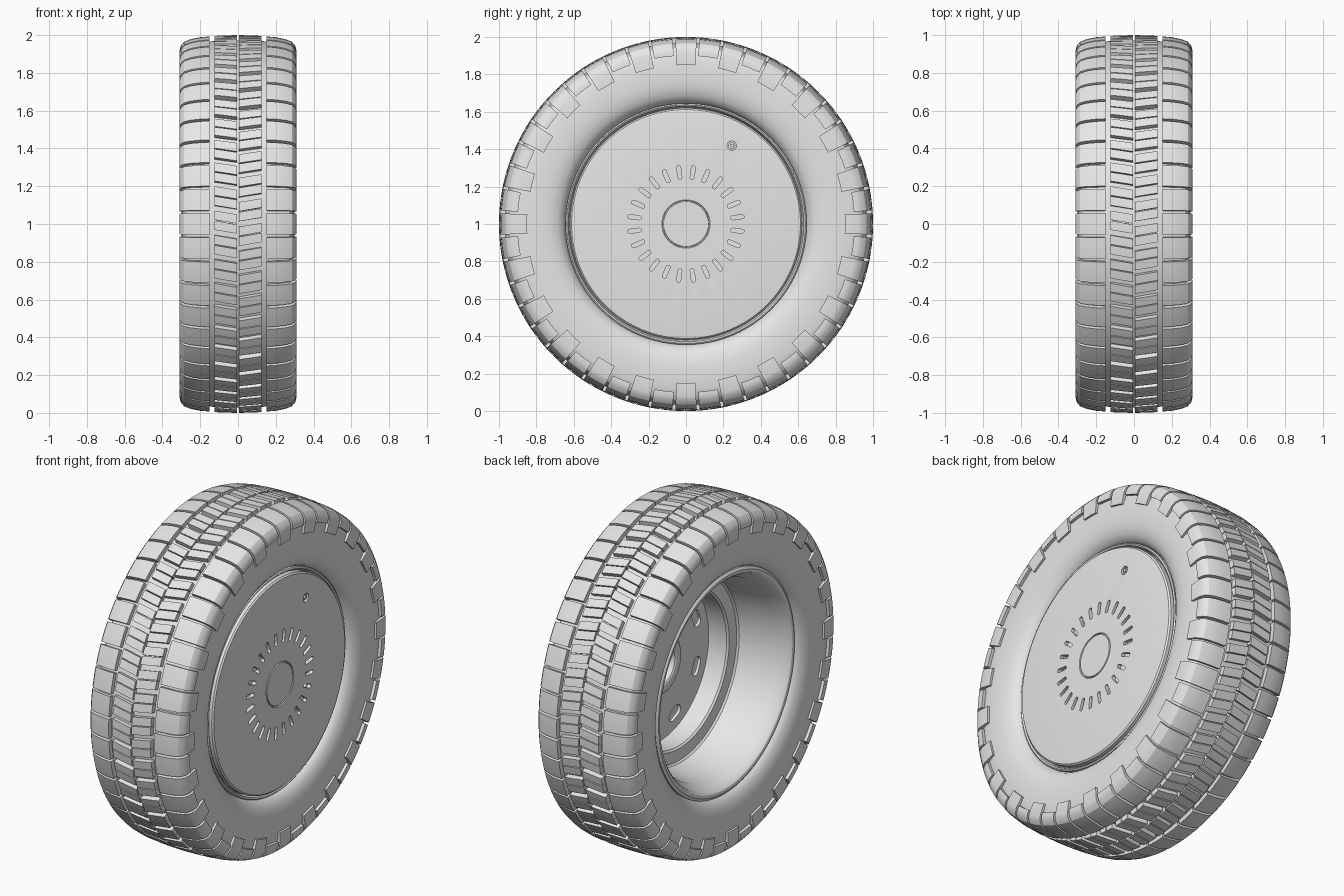
import bpy, bmesh
from math import sin, cos, pi, radians

cube = bpy.data.objects.get("Cube")
if cube:
    bpy.data.objects.remove(cube)

grey = bpy.data.materials.new("light_grey")
grey.use_nodes = True
grey.diffuse_color = (0.8, 0.8, 0.8, 1)
grey.node_tree.nodes["Principled BSDF"].inputs["Base Color"].default_value = (0.8, 0.8, 0.8, 1)

HUB_Z = 1.0
PITCHES = 48
STEP = 2 * pi / PITCHES


def place(x, r, a):
    """Point at distance r from the axle, at angle a from the top."""
    return (x, r * sin(a), HUB_Z + r * cos(a))


def sweep(bm, section, start=0.0, end=None, steps=96, slant=0.0):
    """Sweep a closed (x, radius) section round the axle; a full turn if end is None."""
    full = end is None
    span = 2 * pi if full else end - start
    rings = []
    for i in range(steps if full else steps + 1):
        a = start + span * i / steps
        rings.append([bm.verts.new(place(x, r, a + slant * abs(x))) for x, r in section])
    n = len(section)
    pairs = list(zip(rings, rings[1:]))
    if full:
        pairs.append((rings[-1], rings[0]))
    for p, q in pairs:
        for j in range(n):
            k = (j + 1) % n
            bm.faces.new((p[j], p[k], q[k], q[j]))
    if not full:
        bm.faces.new(rings[0])
        bm.faces.new(rings[-1])


def add_pill(bm, a, radius, radial, tangent, x0, x1):
    """Rounded slot prism along x, with half sizes along the radius and the tangent."""
    small = min(radial, tangent)
    ends = []
    for x in (x0, x1):
        ring = []
        for i in range(16):
            t = 2 * pi * (i + 0.5) / 16
            u, v = small * cos(t), small * sin(t)
            u += (radial - small) * (1 if u > 0 else -1)
            v += (tangent - small) * (1 if v > 0 else -1)
            c = place(x, radius + u, a)
            ring.append(bm.verts.new((x, c[1] + v * cos(a), c[2] - v * sin(a))))
        ends.append(ring)
    for j in range(16):
        k = (j + 1) % 16
        bm.faces.new((ends[0][j], ends[0][k], ends[1][k], ends[1][j]))
    for ring in ends:
        bm.faces.new(ring)


def finish(bm, name, angle=30):
    bmesh.ops.remove_doubles(bm, verts=bm.verts, dist=1e-5)
    bmesh.ops.recalc_face_normals(bm, faces=bm.faces)
    mesh = bpy.data.meshes.new(name)
    bm.to_mesh(mesh)
    bm.free()
    mesh.materials.append(grey)
    ob = bpy.data.objects.new(name, mesh)
    bpy.context.collection.objects.link(ob)
    select(ob)
    bpy.ops.object.shade_smooth_by_angle(angle=radians(angle))
    return ob


def select(ob):
    bpy.ops.object.select_all(action='DESELECT')
    ob.select_set(True)
    bpy.context.view_layer.objects.active = ob


def lathe(name, section, steps=96):
    bm = bmesh.new()
    sweep(bm, section, steps=steps)
    return finish(bm, name)


def cut(ob, cutter_bm):
    cutter = finish(cutter_bm, "slot_cutter")
    cutter.hide_render = True
    mod = ob.modifiers.new("slots", 'BOOLEAN')
    mod.operation = 'DIFFERENCE'
    mod.solver = 'EXACT'
    mod.object = cutter
    select(ob)
    bpy.ops.object.modifier_apply(modifier=mod.name)
    bpy.data.objects.remove(cutter)
    bpy.ops.object.shade_smooth_by_angle(angle=radians(30))


# Tyre carcass: half section mirrored about the middle
half = [(0, .972), (.15, .967), (.23, .957), (.27, .942), (.288, .92), (.296, .88),
        (.3, .82), (.299, .76), (.293, .72), (.28, .685), (.262, .66), (.235, .645), (.2, .638)]
lathe("tyre", half + [(-x, r) for x, r in reversed(half[1:])])

# Shoulder tread blocks, alternately long and short on the sidewall
crown = [(.15, .993), (.2, .989), (.25, .979), (.285, .965), (.302, .945)]
root = [(.285, .91), (.26, .935), (.22, .95), (.15, .955)]
for side, label in ((1, "left"), (-1, "right")):
    bm = bmesh.new()
    for i in range(PITCHES):
        low = .85 if i % 2 == 0 else .9
        section = crown + [(.31, .92), (.31, low), (.292, low)] + root
        mid = i * STEP
        sweep(bm, [(side * x, r) for x, r in section],
              mid - STEP * .445, mid + STEP * .445, steps=3)
    finish(bm, label + "_shoulder_blocks", 25)

# Centre tread: slanted blocks, each split in two bars by a thin groove
for side, shift, label in ((1, .1, "left"), (-1, .6, "right")):
    bm = bmesh.new()
    section = [(.004, 1), (.065, .9985), (.125, .996), (.125, .955), (.004, .955)]
    for i in range(PITCHES):
        for offset in (0, .41):
            begin = (i + shift + offset) * STEP
            sweep(bm, [(side * x, r) for x, r in section],
                  begin, begin + STEP * .37, steps=2, slant=.17)
    finish(bm, label + "_centre_blocks", 25)

# Rim barrel, with a step on the inside next to the wheel disc
lathe("rim", [(.25, .645), (.255, .638), (.25, .63), (.22, .622), (.2, .58), (.185, .45),
              (.05, .45), (.04, .46), (.04, .53), (.03, .54), (-.18, .57), (-.22, .595),
              (-.25, .605), (-.262, .618), (-.265, .635), (-.255, .65)])

# Wheel disc with a raised hub, open bore and eight slots
disc = lathe("wheel_disc", [(.15, .11), (.145, .118), (.145, .16), (.15, .168), (.172, .18),
                            (.172, .42), (.165, .46), (.19, .46), (.19, .11)])
bm = bmesh.new()
for i in range(8):
    add_pill(bm, (i + .5) * pi / 4, .37, .032, .055, .1, .25)
cut(disc, bm)

# Wheel cover with a ring groove, radial slots and a valve opening
cover = lathe("wheel_cover", [(.274, 0), (.274, .12), (.266, .122), (.266, .127), (.274, .129),
                              (.272, .6), (.27, .612), (.262, .62), (.23, .62), (.23, .606),
                              (.25, .59), (.25, 0)])
bm = bmesh.new()
for i in range(24):
    add_pill(bm, (i + .5) * pi / 12, .277, .037, .011, .2, .33)
VALVE_A, VALVE_R = radians(30.3), .485
add_pill(bm, VALVE_A, VALVE_R, .025, .025, .2, .33)
cut(cover, bm)

# Valve stem inside its opening
bm = bmesh.new()
add_pill(bm, VALVE_A, VALVE_R, .019, .019, .19, .262)
add_pill(bm, VALVE_A, VALVE_R, .01, .01, .19, .272)
finish(bm, "valve_stem")
